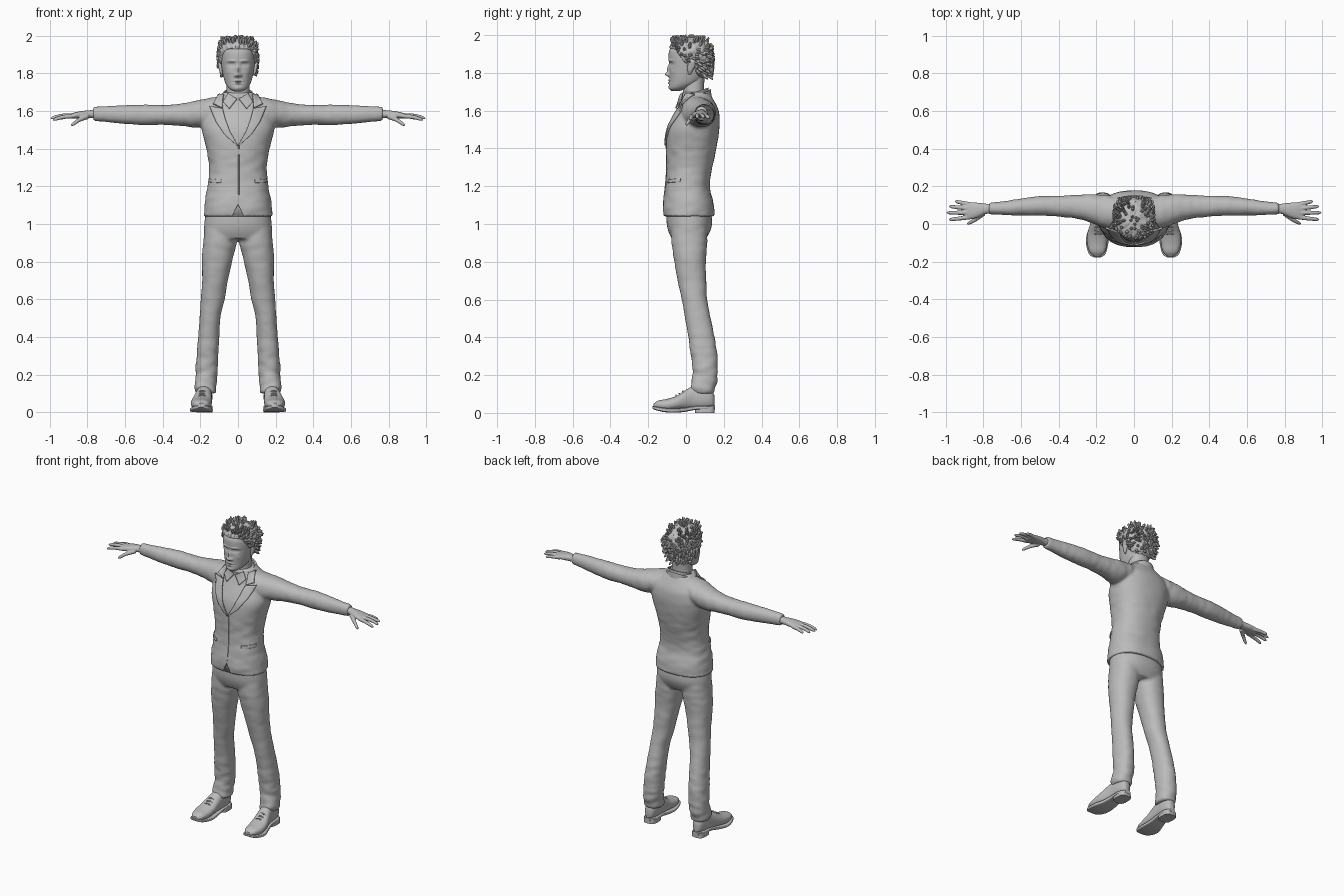
import bpy, bmesh, math, random
from mathutils import Vector, noise
from mathutils.bvhtree import BVHTree

if "Cube" in bpy.data.objects:
    bpy.data.objects.remove(bpy.data.objects["Cube"])

random.seed(4)
GREY = bpy.data.materials.new("clay grey")
GREY.diffuse_color = (0.5, 0.5, 0.5, 1)
GREY.use_nodes = True
GREY.node_tree.nodes["Principled BSDF"].inputs["Base Color"].default_value = GREY.diffuse_color


def sample(tab, t):
    """Smooth interpolation of table rows (t, values...)."""
    t = min(max(t, tab[0][0]), tab[-1][0])
    i = max((k for k in range(len(tab) - 1) if tab[k][0] <= t), default=0)
    a, b = tab[i], tab[i + 1]
    h = b[0] - a[0]
    s = (t - a[0]) / h

    def slope(k, c):
        lo, hi = tab[max(k - 1, 0)], tab[min(k + 1, len(tab) - 1)]
        return (hi[c] - lo[c]) / (hi[0] - lo[0]) * h
    return [(2*s**3 - 3*s*s + 1) * a[c] + (s**3 - 2*s*s + s) * slope(i, c)
            + (3*s*s - 2*s**3) * b[c] + (s**3 - s*s) * slope(i + 1, c) for c in range(1, len(a))]


def loft(axis, tab, n=48, rings=40, p=2.2, fold=None):
    """Rings of superellipses along an axis; rows are (t, centre, centre, radius, radius)."""
    out = []
    for k in range(rings + 1):
        t = tab[0][0] + (tab[-1][0] - tab[0][0]) * k / rings
        u, v, ru, rv = sample(tab, t)
        ring = []
        for j in range(n):
            c, s = math.cos(math.tau * j / n), math.sin(math.tau * j / n)
            du = max(ru, .001) * math.copysign(abs(c) ** (2 / p), c)
            dv = max(rv, .001) * math.copysign(abs(s) ** (2 / p), s)
            if fold:
                q = 1 + fold(t) * noise.noise(Vector(((u + du) * 14, (v + dv) * 14, t * 32)))
                du, dv = du * q, dv * q
            a, b = u + du, v + dv
            ring.append({'x': (t, a, b), 'y': (a, t, b), 'z': (a, b, t)}[axis])
        out.append(ring)
    return out


def tube(pts, radii, n=10, rings=14):
    """Round-tipped tapering tube through points."""
    tab = [(i, *p, r) for i, (p, r) in enumerate(zip(pts, radii))]
    d0 = (Vector(pts[-1]) - Vector(pts[0])).normalized()
    ref = Vector((0, 0, 1)) if abs(d0.z) < .8 else Vector((0, 1, 0))
    out = []
    for k in range(rings + 1):
        s = k / rings
        t = s * (len(pts) - 1)
        *c, r = sample(tab, t)
        d = (Vector(sample(tab, t + .02)[:3]) - Vector(sample(tab, t - .02)[:3])).normalized()
        a = d.cross(ref).normalized()
        b = d.cross(a)
        r *= min(1, math.sqrt((1 - s) * 7 + .02))
        out.append([tuple(Vector(c) + r * (math.cos(g) * a + math.sin(g) * b))
                    for g in (math.tau * j / n for j in range(n))])
    return out


def both(rings):
    return [rings, [[(-x, y, z) for x, y, z in r] for r in rings]]


def skin(name, groups, closed=True, keep=None):
    bm = bmesh.new()
    for rings in groups:
        rows = [[bm.verts.new(p) for p in r] for r in rings]
        n = len(rows[0])
        quads = [(a[i], a[(i + 1) % n], b[(i + 1) % n], b[i])
                 for a, b in zip(rows, rows[1:]) for i in range(n if closed else n - 1)]
        for q in quads + ([rows[0], rows[-1]] if closed else []):
            if keep is None or any(keep(v.co) for v in q):
                bm.faces.new(q)
    bmesh.ops.delete(bm, geom=[v for v in bm.verts if not v.link_faces], context='VERTS')
    bmesh.ops.recalc_face_normals(bm, faces=bm.faces[:])
    for f in bm.faces:
        f.smooth = True
    me = bpy.data.meshes.new(name)
    bm.to_mesh(me)
    bm.free()
    me.set_sharp_from_angle(angle=math.radians(45))
    me.materials.append(GREY)
    ob = bpy.data.objects.new(name, me)
    bpy.context.collection.objects.link(ob)
    return ob


def fuse(ob, voxel):
    m = ob.modifiers.new("fuse", 'REMESH')
    m.mode, m.voxel_size, m.use_smooth_shade = 'VOXEL', voxel, True
    m = ob.modifiers.new("soften", 'SMOOTH')
    m.factor, m.iterations = .5, 3


# jacket: body and both sleeves fused
body = loft('z', [(1.04, 0, .015, .184, .135), (1.1, 0, .013, .178, .135), (1.2, 0, .008, .162, .118),
                  (1.3, 0, .018, .153, .121), (1.4, 0, .028, .168, .133), (1.5, 0, .039, .192, .137),
                  (1.56, 0, .053, .192, .125), (1.61, 0, .062, .17, .108), (1.65, 0, .06, .135, .09),
                  (1.7, 0, .052, .08, .07)], 72, 60, 2.3, lambda t: .03 if t < 1.4 else .012)
sleeve = loft('x', [(.05, .06, 1.62, .06, .06), (.12, .062, 1.605, .085, .068), (.18, .07, 1.59, .086, .074),
                    (.24, .085, 1.583, .073, .069), (.32, .092, 1.58, .061, .057), (.4, .095, 1.579, .055, .053),
                    (.5, .096, 1.579, .052, .054), (.6, .09, 1.581, .045, .049), (.7, .084, 1.584, .036, .042),
                    (.77, .082, 1.585, .031, .037)], 48, 70, 2.1, lambda t: .05)
jacket = skin("jacket", [body] + both(sleeve))
fuse(jacket, .009)

# front notch at the jacket hem
cutter = skin("hem_notch_cutter", [[(-.04, y, 1.02), (.04, y, 1.02), (0, y, 1.105)] for y in (-.25, -.1)] and
              [[[(-.04, y, 1.02), (.04, y, 1.02), (0, y, 1.105)] for y in (-.25, -.107)]])
cutter.hide_render = True
cutter.display_type = 'WIRE'
notch = jacket.modifiers.new("notch", 'BOOLEAN')
notch.operation, notch.object, notch.solver = 'DIFFERENCE', cutter, 'EXACT'

# trousers: hips and legs fused
hips = loft('z', [(.92, 0, .015, .176, .09), (.96, 0, .017, .18, .11), (1.0, 0, .018, .179, .12),
                  (1.07, 0, .015, .17, .118)], 64, 16)
leg = loft('z', [(.1, .172, .087, .056, .06), (.13, .173, .09, .059, .066), (.2, .168, .102, .058, .064),
                 (.3, .163, .096, .058, .069), (.4, .156, .082, .056, .069), (.5, .149, .063, .055, .068),
                 (.6, .134, .045, .063, .067), (.7, .122, .032, .068, .076), (.8, .111, .022, .08, .084),
                 (.9, .096, .018, .089, .094), (.97, .09, .018, .088, .095)], 56, 90, 2.2,
           lambda t: .03 + .1 * max(0, min(1, (.42 - t) / .2)))
fuse(skin("trousers", [hips] + both(leg)), .009)

# flat cloth pieces laid on the jacket
bpy.context.view_layer.update()
tree = BVHTree.FromObject(jacket, bpy.context.evaluated_depsgraph_get())


def along(poly, s):
    t = s * (len(poly) - 1)
    i = min(int(t), len(poly) - 2)
    return Vector(poly[i]).lerp(Vector(poly[i + 1]), t - i)


def on_jacket(x, z, off):
    hit, nor = tree.ray_cast(Vector((x, -1, z)), Vector((0, 1, 0)))[:2]
    if hit is None or hit.y > .08:
        hit, nor = tree.find_nearest(Vector((x, -.03, z)))[:2]
    return tuple(hit + nor * off)


def patch(name, inner, outer, off=.005, thick=.009):
    grid = []
    for i in range(19):
        a, b = along(inner, i / 18), along(outer, i / 18)
        grid.append([on_jacket(*a.lerp(b, j / 6), off) for j in range(7)])
    ob = skin(name, both(grid), closed=False)
    m = ob.modifiers.new("thickness", 'SOLIDIFY')
    m.thickness, m.offset = thick, 0


patch("lapels", [(.001, 1.42), (.042, 1.49), (.068, 1.56), (.08, 1.61)],
      [(.004, 1.415), (.07, 1.475), (.115, 1.54), (.15, 1.625)])
patch("jacket_collar_fronts", [(.081, 1.614), (.081, 1.65), (.074, 1.685)],
      [(.132, 1.635), (.12, 1.655), (.098, 1.685)])
patch("shirt_collar_points", [(.004, 1.662), (.045, 1.608)], [(.05, 1.69), (.076, 1.645)], .01, .008)
patch("pocket_flaps", [(.088, 1.235), (.152, 1.24)], [(.09, 1.217), (.152, 1.222)], .002, .007)
skin("front_opening_edge", [tube([on_jacket(.004, z, 0) for z in (1.42, 1.34, 1.26, 1.18, 1.12)],
                                 [.003] * 5, 6, 24)])


# collar bands, tilted up toward the back
def band(name, rx, ry, top, tilt, deep, grow):
    rings = []
    for g, dz in ((0, -deep), (grow, -deep), (grow * .7, 0), (0, 0), (0, -deep)):
        pts = [(math.cos(a) * (rx + g), .045 + math.sin(a) * (ry + g)) for a in
               (math.tau * j / 48 for j in range(48))]
        rings.append([(x, y, top + dz + tilt * (y - .045)) for x, y in pts])
    skin(name, [rings])


band("shirt_collar", .071, .066, 1.698, .33, .05, .01)
band("jacket_collar", .084, .076, 1.663, .6, .05, .015)

# neck and head
skin("neck", [loft('z', [(1.62, 0, .045, .068, .06), (1.69, 0, .04, .062, .056), (1.74, 0, .04, .06, .056),
                         (1.79, 0, .045, .058, .056)], 40, 14)])
HEAD = [(1.704, 0, -.055, .02, .022), (1.715, 0, -.042, .042, .044), (1.73, 0, -.024, .057, .064),
        (1.75, 0, -.006, .068, .081), (1.78, 0, .006, .077, .094), (1.81, 0, .013, .083, .101),
        (1.85, 0, .018, .089, .107), (1.89, 0, .018, .091, .11), (1.92, 0, .018, .088, .106),
        (1.95, 0, .018, .072, .086), (1.968, 0, .018, .046, .055), (1.975, 0, .018, .015, .018)]
# face relief: (x, z, width, height, depth), mirrored when x is not zero
BUMPS = [(0, 1.792, .013, .011, -.021), (0, 1.818, .01, .022, -.013), (.014, 1.789, .008, .008, -.008),
         (.035, 1.846, .019, .011, .011), (.035, 1.845, .011, .006, -.005), (.034, 1.866, .024, .007, -.006),
         (0, 1.76, .02, .005, -.007), (0, 1.747, .017, .006, -.008), (0, 1.754, .024, .0028, .004),
         (0, 1.722, .02, .012, -.005), (.05, 1.805, .016, .016, -.003)]


def relief(x, y, z):
    w = max(0, min(1, -y / .04))
    return (x, y + w * sum(d * math.exp(-((abs(x) - bx) / sx) ** 2 - ((z - bz) / sz) ** 2)
                           for bx, bz, sx, sz, d in BUMPS), z)


skin("head", [[[relief(*p) for p in r] for r in loft('z', HEAD, 128, 100)]])
skin("ears", both(loft('z', [(1.79, .084, .018, .004, .006), (1.81, .089, .022, .009, .013),
                             (1.84, .094, .03, .011, .021), (1.86, .097, .034, .011, .021),
                             (1.875, .095, .035, .004, .008)], 24, 16)))

# hair: raised cap above a hairline, plus tufts
HAIRLINE = [(-.1, 1.93), (-.06, 1.925), (-.03, 1.885), (0, 1.85), (.03, 1.868), (.06, 1.79), (.15, 1.765)]


def above(p):
    return p[2] - sample(HAIRLINE, p[1])[0]


def cap(x, y, z):
    p = Vector((x, y, z))
    d = (p - Vector((0, .02, 1.86))).normalized()
    e = above(p)
    ridge = .007 * noise.noise(Vector((x * 95, y * 55, z * 55)))
    return tuple(p + d * (.003 + .011 * min(1, e / .03) + ridge if e > 0 else max(-.025, e * 1.5)))


hair = [[cap(*p) for p in r] for r in loft('z', HEAD, 96, 80)]
skin("hair_cap", [hair], keep=lambda c: above(c) > -.015)
roots = [Vector(p) for r in hair for p in r if above(p) > .012]
tufts = []
for p in random.sample(roots, 260):
    d = (p - Vector((0, .02, 1.86))).normalized()
    top = max(0, min(1, (p.z - 1.91) / .05))
    flow = Vector((random.uniform(-.4, .4), .5 - .4 * top, -.5 + 1.2 * top)) + d * .45
    tip = p + flow * random.uniform(.02, .036)
    tip = Vector((max(-.107, min(.107, tip.x)), max(-.1, min(.143, tip.y)), min(1.998, tip.z)))
    mid = p.lerp(tip, .5) + d * .004
    tufts.append(tube([p - d * .008, mid, tip], [.009, .0075, .002], 6, 6))
skin("hair_tufts", tufts)

# hands: palm, four fingers and thumb fused
palm = loft('x', [(.75, .083, 1.585, .025, .023), (.79, .08, 1.583, .028, .021), (.83, .074, 1.58, .039, .02),
                  (.87, .07, 1.576, .045, .016), (.9, .07, 1.573, .038, .01)], 32, 20)
FINGERS = [[(.87, .037, 1.574), (.93, .029, 1.568), (.986, .023, 1.552)],
           [(.87, .06, 1.577), (.94, .06, 1.574), (.998, .06, 1.56)],
           [(.87, .082, 1.576), (.93, .088, 1.574), (.986, .094, 1.562)],
           [(.86, .102, 1.573), (.91, .112, 1.57), (.953, .121, 1.56)],
           [(.8, .058, 1.572), (.845, .022, 1.552), (.888, -.001, 1.521)]]
parts = [palm] + [tube(f, [.0125 + .003 * (i == 4), .011, .0085]) for i, f in enumerate(FINGERS)]
hands = skin("hands", [g for part in parts for g in both(part)])
fuse(hands, .0035)

# shoes: upper, sole, heel and laces
skin("shoe_uppers", both(loft('y', [(-.172, .195, .038, .018, .01), (-.15, .195, .042, .04, .022),
                                    (-.1, .196, .043, .053, .031), (-.05, .193, .053, .054, .037),
                                    (0, .186, .07, .047, .052), (.04, .18, .08, .042, .062),
                                    (.1, .177, .08, .04, .06), (.14, .177, .073, .028, .043),
                                    (.15, .177, .065, .014, .028)], 40, 40, 2.3)))
skin("shoe_soles", both(loft('y', [(-.178, .195, .03, .018, .006), (-.165, .195, .025, .04, .009),
                                   (-.12, .196, .016, .056, .011), (-.07, .194, .012, .06, .011),
                                   (-.01, .186, .016, .049, .011), (.05, .18, .026, .042, .01),
                                   (.12, .178, .028, .041, .01), (.153, .177, .028, .02, .01)], 40, 36, 5)))
skin("shoe_heels", both(loft('z', [(0, .178, .1, .042, .052), (.03, .178, .1, .041, .052)], 32, 3, 3.2)))
skin("shoe_laces", [g for y, z in ((-.05, .09), (-.032, .1), (-.014, .112))
                    for g in both(tube([(.16, y, z - .012), (.19, y - .003, z + .003), (.22, y, z - .012)],
                                       [.004] * 3, 6, 10))])
